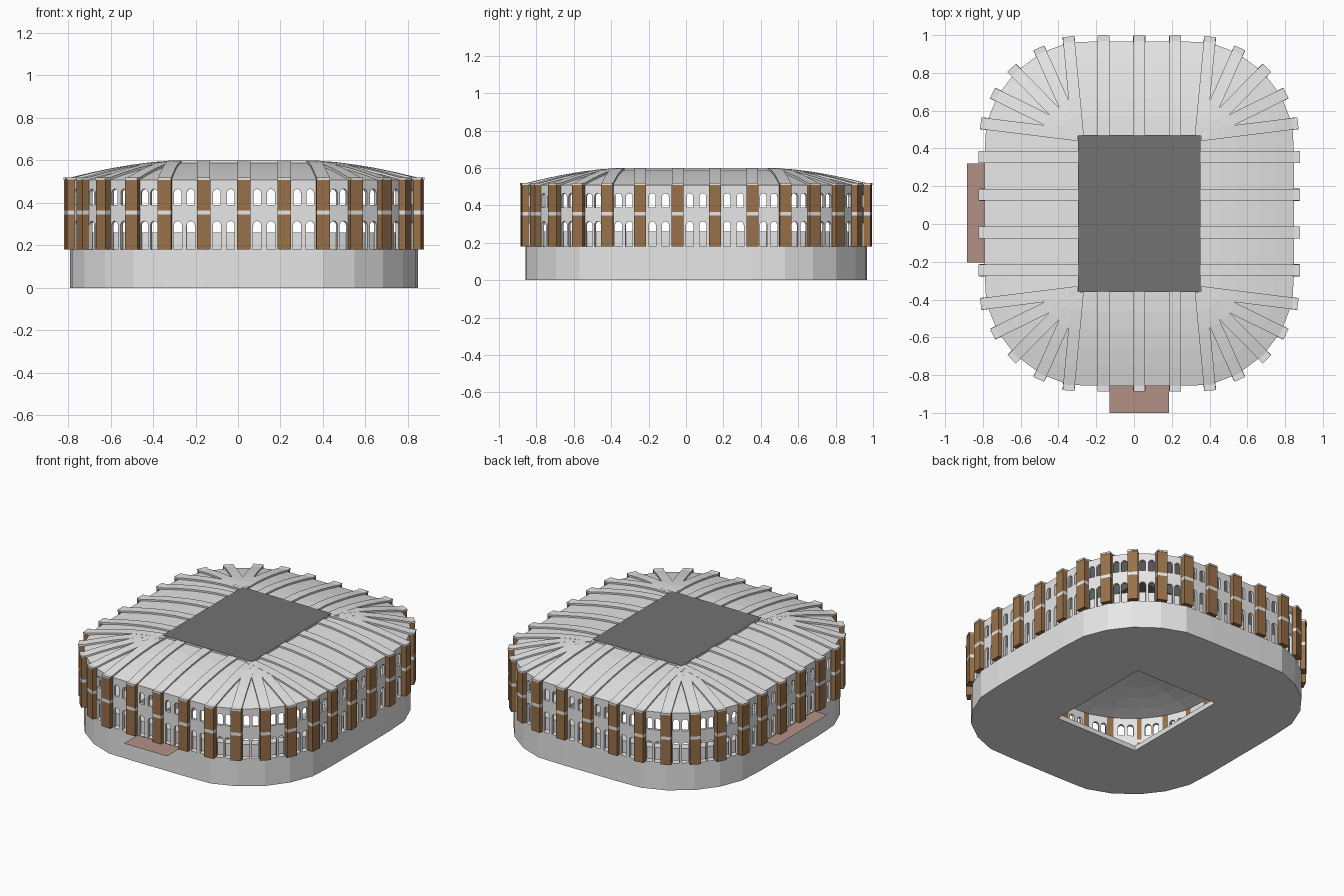
import bpy, bmesh, math
from mathutils import Vector

if "Cube" in bpy.data.objects:
    bpy.data.objects.remove(bpy.data.objects["Cube"])

CX, CY = 0.028, 0.055


def material(name, rgb):
    m = bpy.data.materials.new(name)
    m.diffuse_color = (*rgb, 1)
    m.use_nodes = True
    m.node_tree.nodes["Principled BSDF"].inputs["Base Color"].default_value = m.diffuse_color
    return m


GREY = material("light grey", (0.80, 0.80, 0.80))
DARK = material("dark grey", (0.17, 0.17, 0.17))
BROWN = material("brick brown", (0.32, 0.165, 0.068))
PINK = material("dusty pink", (0.45, 0.285, 0.24))


def finish(name, bm, mats):
    bmesh.ops.remove_doubles(bm, verts=bm.verts, dist=0.0002)
    me = bpy.data.meshes.new(name)
    bm.to_mesh(me)
    bm.free()
    for m in mats:
        me.materials.append(m)
    ob = bpy.data.objects.new(name, me)
    bpy.context.collection.objects.link(ob)
    return ob


def face(bm, pts, mat=0):
    f = bm.faces.new([bm.verts.new(p) for p in pts])
    f.material_index = mat


def loft(bm, rings):
    n = len(rings[0])
    for a, b in zip(rings, rings[1:]):
        for i in range(n):
            j = (i + 1) % n
            face(bm, (a[i], a[j], b[j], b[i]))


# Plan: (outline point, opening corner factor) for one quadrant, then mirrored
HX, HY = 0.82, 0.912
OX, OY = 0.325, 0.415       # roof opening half size
BX, BY = 0.30, 0.37         # floor opening half size
quad = [(HX, 0.10, 1, 0.10 / OY), (HX, 0.30, 1, 0.30 / OY)]
quad += [(x, y, 1, 1) for x, y in ((0.81, 0.475), (0.75, 0.625), (0.655, 0.75),
                                   (0.52, 0.85), (0.372, 0.907))]
quad += [(0.19, HY, 0.19 / OX, 1), (0, HY, 0, 1)]
plan = quad + [(-x, y, -u, v) for x, y, u, v in reversed(quad[:-1])]
plan += [(-x, -y, -u, -v) for x, y, u, v in plan]
P = [Vector((CX + x, CY + y, 0)) for x, y, u, v in plan]
Q = [Vector((CX + u * OX, CY + v * OY, 0)) for x, y, u, v in plan]
B = [Vector((CX + u * BX, CY + v * BY, 0)) for x, y, u, v in plan]
N = len(P)


def ring(A, C, t, z):
    return [a.lerp(c, t) + Vector((0, 0, z)) for a, c in zip(A, C)]


def roof_z(t):
    return 0.508 + 0.08 * (1 - (1 - max(t, 0)) ** 1.6)


# Base plinth with open floor
bm = bmesh.new()
loft(bm, [ring(P, B, 1, 0), ring(P, B, 0, 0), ring(P, B, 0, 0.18)])
finish("base_plinth", bm, [GREY])

# Terraced seating bowl inside
bm = bmesh.new()
rings = [ring(P, B, 0.06, 0.18), ring(P, B, 0.06, 0.26)]
STEPS = 8
for k in range(STEPS):
    t = 0.06 + 0.94 * (k + 1) / STEPS
    rings.append(ring(P, B, t, 0.26 * (1 - k / STEPS)))
    rings.append(ring(P, B, t, 0.26 * (1 - (k + 1) / STEPS)))
loft(bm, rings)
finish("seating_bowl", bm, [GREY])

# Curved roof sheet
bm = bmesh.new()
ts = [0, 0.2, 0.4, 0.6, 0.8, 1]
loft(bm, [ring(P, Q, t, roof_z(t)) for t in ts] + [ring(P, Q, 1, 0.6)])
finish("roof", bm, [GREY])

# Dark centre roof panel
bm = bmesh.new()
face(bm, [(CX + sx * OX, CY + sy * OY, 0.601)
          for sx, sy in ((-1, -1), (1, -1), (1, 1), (-1, 1))])
finish("centre_roof_panel", bm, [DARK])

# Arcaded wall: two arched openings on two levels in each bay
bm = bmesh.new()


def arch_cell(a, b, z0, sill, spring, z1, w):
    d = b - a
    width = d.length
    u0, u1 = (width - w) / 2, (width + w) / 2
    up = Vector((0, 0, 1))

    def poly(pts):
        face(bm, [a + d * (u / width) + up * z for u, z in pts])

    if sill > z0:
        poly([(u0, z0), (u1, z0), (u1, sill), (u0, sill)])
    poly([(0, z0), (u0, z0), (u0, sill), (u0, spring), (u0, z1), (0, z1)])
    poly([(u1, z0), (width, z0), (width, z1), (u1, z1), (u1, spring), (u1, sill)])
    arc = [(width / 2 - w / 2 * math.cos(math.pi * k / 8),
            spring + w / 2 * math.sin(math.pi * k / 8)) for k in range(9)]
    for p, q in zip(arc, arc[1:]):
        poly([p, q, (q[0], z1), (p[0], z1)])


for i in range(N):
    a, b = P[i], P[(i + 1) % N]
    d = (b - a).normalized()
    m = (a + b) / 2
    s, e = a + d * 0.03, b - d * 0.03
    for p, q in ((s, m), (m, e)):
        arch_cell(p, q, 0.18, 0.18, 0.295, 0.355, 0.038)
        arch_cell(p, q, 0.355, 0.39, 0.447, 0.508, 0.036)
    for p, q in ((a, s), (e, b)):
        face(bm, [p + Vector((0, 0, 0.18)), q + Vector((0, 0, 0.18)),
                  q + Vector((0, 0, 0.508)), p + Vector((0, 0, 0.508))])
wall = finish("arcade_wall", bm, [GREY])
mod = wall.modifiers.new("thickness", 'SOLIDIFY')
mod.thickness = 0.018
mod.offset = -1


# Brick pilasters with a grey band, and roof ribs running in to the opening
def box(bm, sections, mat=0):
    """Skin a list of four-point sections and cap both ends."""
    for s, e in zip(sections, sections[1:]):
        for k in range(4):
            j = (k + 1) % 4
            face(bm, (s[k], s[j], e[j], e[k]), mat)
    face(bm, sections[0][::-1], mat)
    face(bm, sections[-1], mat)


pil, ribs = bmesh.new(), bmesh.new()
for i in range(N):
    out = (P[i] - Q[i]).normalized()
    side = Vector((-out.y, out.x, 0))
    foot = [P[i] + out * o + side * s for o, s in
            ((-0.02, -0.032), (0.027, -0.032), (0.027, 0.032), (-0.02, 0.032))]
    for z0, z1, mat in ((0.18, 0.345, 0), (0.345, 0.365, 1), (0.365, 0.51, 0)):
        box(pil, [[p + Vector((0, 0, z)) for p in foot] for z in (z0, z1)], mat)
    secs = []
    for t in [-1] + ts:
        c = P[i] + out * 0.03 if t < 0 else P[i].lerp(Q[i], t)
        z = roof_z(t)
        secs.append([c + side * s + Vector((0, 0, z + h)) for s, h in
                     ((-0.031, 0.0), (-0.031, 0.011), (0.031, 0.011), (0.031, 0.0))])
    box(ribs, secs)
for bm, name, mats in ((pil, "pilasters", [BROWN, GREY]), (ribs, "roof_ribs", [GREY])):
    bmesh.ops.remove_doubles(bm, verts=bm.verts, dist=0.00001)
    bmesh.ops.recalc_face_normals(bm, faces=bm.faces)
    finish(name, bm, mats)

# Entrance landings
for name, x0, x1, y0, y1 in (("front_landing", -0.13, 0.185, -1.0, -0.85),
                             ("left_landing", -0.885, -0.785, -0.205, 0.32)):
    bm = bmesh.new()
    face(bm, [(x0, y0, 0.178), (x1, y0, 0.178), (x1, y1, 0.178), (x0, y1, 0.178)])
    finish(name, bm, [PINK])
